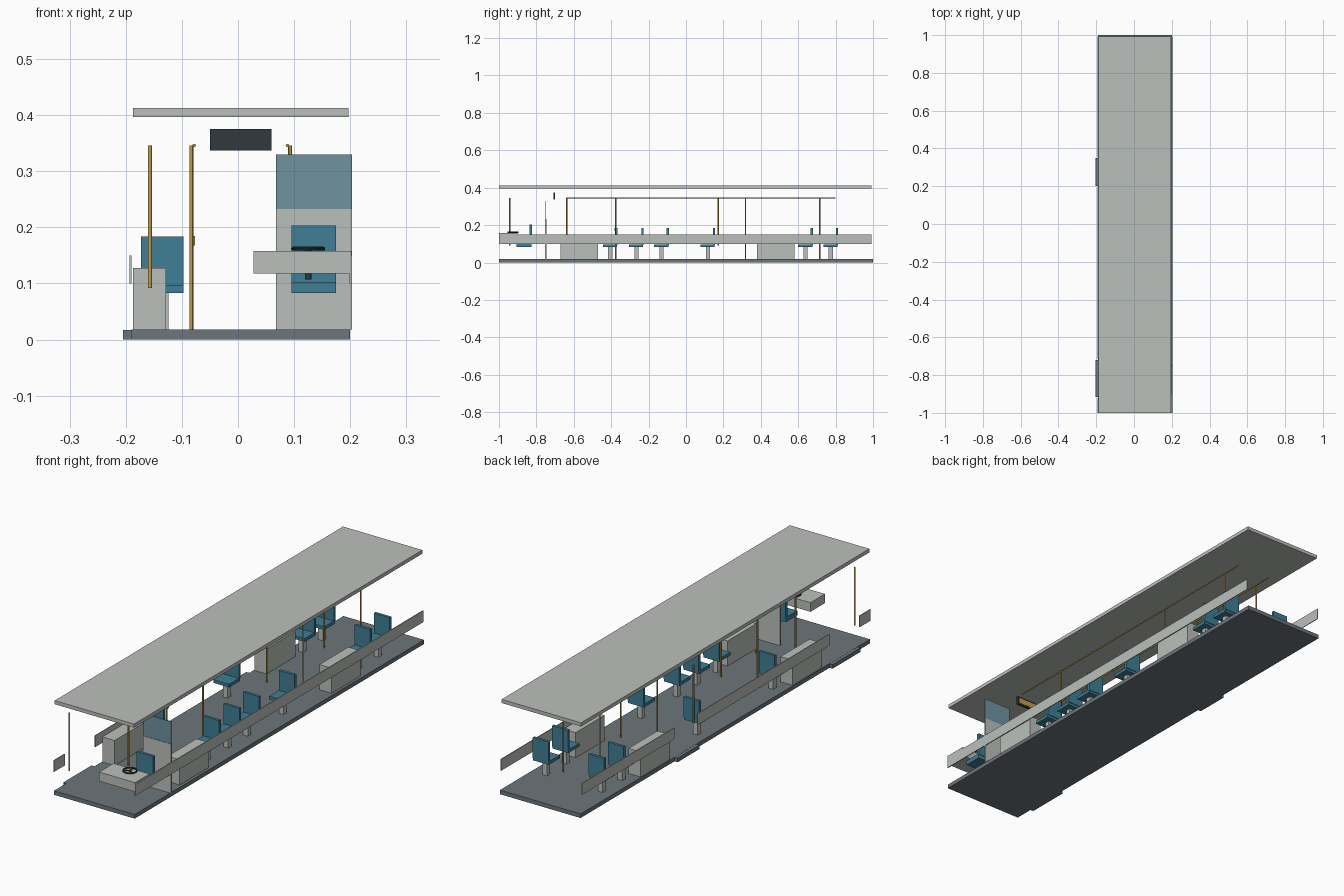
import bpy, math
from mathutils import Vector

if "Cube" in bpy.data.objects:
    bpy.data.objects.remove(bpy.data.objects["Cube"])


def mat(name, r, g, b, a=1.0):
    m = bpy.data.materials.new(name)
    m.diffuse_color = (r, g, b, a)
    m.use_nodes = True
    m.node_tree.nodes["Principled BSDF"].inputs["Base Color"].default_value = m.diffuse_color
    return m


PALE = mat("pale_grey", 0.50, 0.53, 0.50)
FLOOR = mat("floor_grey", 0.15, 0.18, 0.20)
BLUE = mat("seat_blue", 0.05, 0.21, 0.30)
GLASS = mat("tinted_glass", 0.16, 0.29, 0.35)
GOLD = mat("handrail_yellow", 0.52, 0.34, 0.08)
DARK = mat("dark", 0.03, 0.04, 0.05)


def box(name, x0, x1, y0, y1, z0, z1, m):
    bpy.ops.mesh.primitive_cube_add(size=1, location=((x0 + x1) / 2, (y0 + y1) / 2, (z0 + z1) / 2))
    o = bpy.context.object
    o.name = name
    o.scale = (x1 - x0, y1 - y0, z1 - z0)
    bpy.ops.object.transform_apply(location=False, rotation=False, scale=True)
    o.data.materials.append(m)
    return o


def rod(name, a, b, r, m, sides=12):
    a, b = Vector(a), Vector(b)
    d = b - a
    bpy.ops.mesh.primitive_cylinder_add(vertices=sides, radius=r, depth=d.length, location=(a + b) / 2)
    o = bpy.context.object
    o.name = name
    o.rotation_euler = d.to_track_quat('Z', 'Y').to_euler()
    o.data.materials.append(m)
    bpy.ops.object.shade_smooth_by_angle()
    return o


def seat(name, x, y_back):
    # cushion, backrest and pedestal of a forward-facing passenger seat
    box(name + "_cushion", x - .038, x + .038, y_back - .073, y_back + .003, .083, .097, BLUE)
    box(name + "_backrest", x - .038, x + .038, y_back - .006, y_back + .006, .094, .184, BLUE)
    box(name + "_pedestal", x - .011, x + .011, y_back - .044, y_back - .022, .018, .084, PALE)


# floor with two door sills, roof
box("floor", -.19, .20, -1, 1, 0, .018, FLOOR)
box("front_door_sill", -.205, -.188, -.915, -.72, 0, .0175, FLOOR)
box("rear_door_sill", -.205, -.188, .20, .35, 0, .0175, FLOOR)
box("roof", -.187, .197, -1, .993, .397, .413, PALE)

# side panels, interrupted by the doors on the left
box("right_side_panel", .199, .203, -1, .993, .10, .15, PALE)
for i, (a, b) in enumerate([(-1, -.925), (-.715, .195), (.355, .993)]):
    box(f"left_side_panel_{i}", -.193, -.19, a, b, .10, .15, PALE)

# wheel boxes
for side, s in (("left", -1), ("right", 1)):
    for end, y in (("front", -.57), ("rear", .48)):
        xs = sorted((s * .128, s * .187))
        box(f"{side}_{end}_wheel_box", *xs, y - .1, y + .1, .018, .128, PALE)

# passenger seats
for side, x, rows in (("left", -.135, (-.372, .15, .672, .807)),
                      ("right", .135, (-.372, -.232, -.097, .15, .672, .807))):
    for i, y in enumerate(rows):
        seat(f"{side}_seat_{i}", x, y)

# driver area: seat, dashboard, steering wheel, partition
box("driver_seat_cushion", .095, .175, -.905, -.826, .083, .103, BLUE)
box("driver_seat_backrest", .095, .175, -.836, -.824, .10, .203, BLUE)
box("dashboard", .028, .202, -1, -.90, .118, .158, PALE)
bpy.ops.mesh.primitive_torus_add(major_segments=24, minor_segments=8, major_radius=.027,
                                 minor_radius=.0035, location=(.125, -.925, .162))
wheel = bpy.context.object
wheel.name = "steering_wheel"
wheel.data.materials.append(DARK)
bpy.ops.object.shade_smooth_by_angle()
rod("steering_column", (.125, -.925, .107), (.125, -.925, .163), .006, DARK)
for i in range(3):
    t = math.radians(90 + 120 * i)
    rod(f"wheel_spoke_{i}", (.125, -.925, .162),
        (.125 + .027 * math.cos(t), -.925 + .027 * math.sin(t), .162), .002, DARK, 8)
box("partition_panel", .068, .203, -.754, -.746, .018, .233, PALE)
box("partition_glass", .068, .203, -.752, -.748, .233, .33, GLASS)

# hanging display
box("display_housing", -.05, .06, -.709, -.701, .337, .375, DARK)
box("display_face", -.043, .053, -.702, -.6995, .344, .368, GOLD)

# handrails, floor poles and door poles
for side, rx, px, ys in (("left", -.078, -.083, (-.638, -.375, .318, .715)),
                         ("right", .088, .093, (-.375, .318, .715))):
    rod(f"{side}_ceiling_rail", (rx, -.64, .346), (rx, .80, .346), .003, GOLD)
    for i, y in enumerate(ys):
        rod(f"{side}_pole_{i}", (px, y, .018), (px, y, .346), .0035, GOLD)
for i, y in enumerate((-.942, .173)):
    rod(f"door_pole_{i}", (-.157, y, .092), (-.157, y, .346), .0037, GOLD)
box("stop_button", -.083, -.077, -.381, -.367, .168, .185, GOLD)
